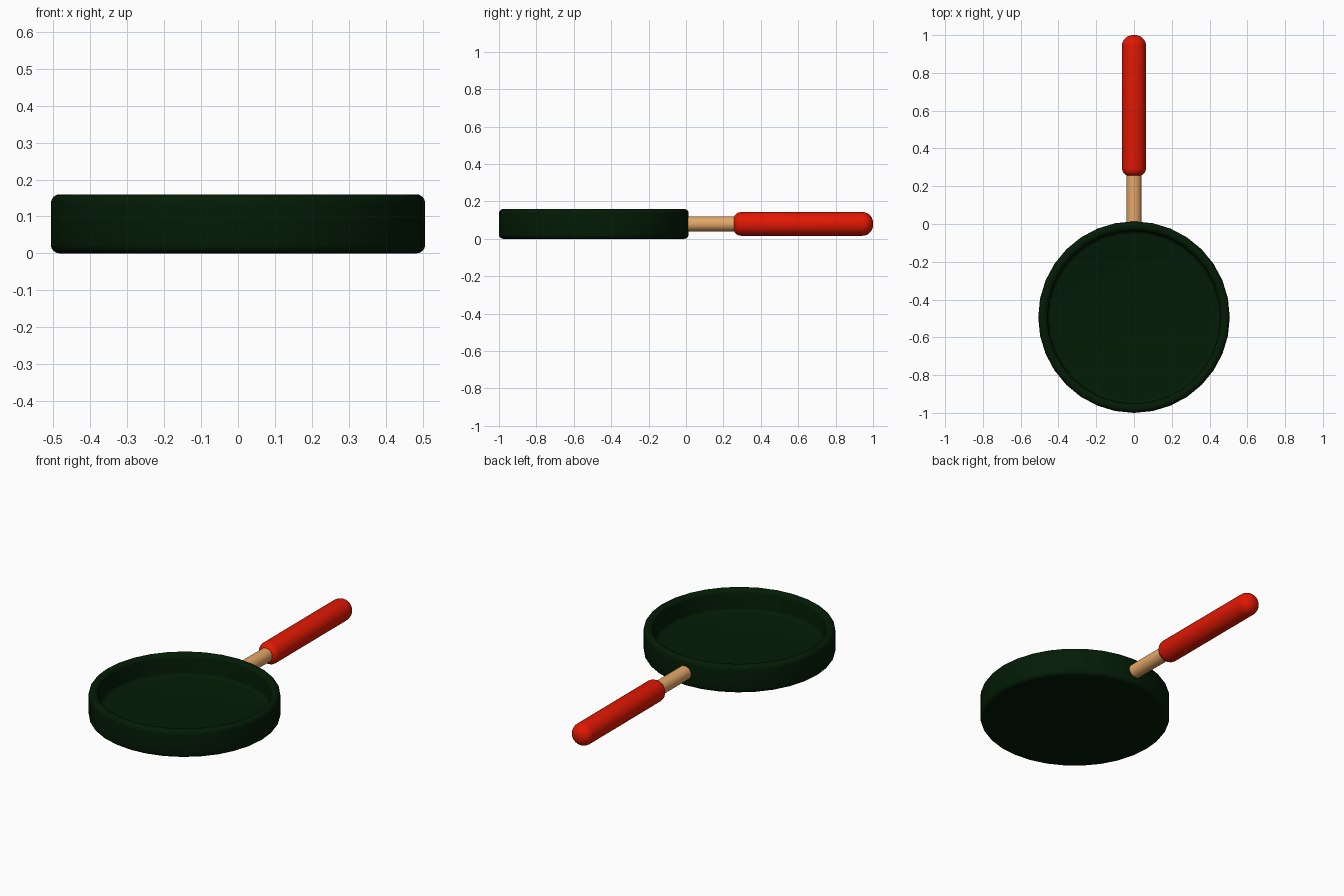
import bpy, math
from mathutils import Matrix, Vector

if "Cube" in bpy.data.objects:
    bpy.data.objects.remove(bpy.data.objects["Cube"])

PAN_Y = -0.493   # centre of the pan
PAN_R = 0.507    # outer radius of the pan
GRIP_Z = 0.08    # height of the handle axis


def material(name, rgb):
    m = bpy.data.materials.new(name)
    m.diffuse_color = (*rgb, 1)
    m.use_nodes = True
    m.node_tree.nodes["Principled BSDF"].inputs["Base Color"].default_value = m.diffuse_color
    return m


green = material("dark green", (0.001, 0.011, 0.0015))
red = material("red", (0.76, 0.009, 0.001))
wood = material("tan wood", (0.78, 0.39, 0.14))


def arc(r, h, rad, a0, a1, n=4):
    """Rounded corner of a profile, angles in degrees."""
    return [(r + rad * math.cos(math.radians(a0 + (a1 - a0) * i / n)),
             h + rad * math.sin(math.radians(a0 + (a1 - a0) * i / n)))
            for i in range(n + 1)]


def lathe(name, profile, sides, mat, matrix):
    """Closed solid of revolution; both profile ends are capped."""
    verts, faces = [], []
    for r, h in profile:
        for i in range(sides):
            a = 2 * math.pi * i / sides
            verts.append(matrix @ Vector((r * math.cos(a), r * math.sin(a), h)))
    for k in range(len(profile) - 1):
        for i in range(sides):
            j = (i + 1) % sides
            faces.append((k * sides + i, k * sides + j,
                          (k + 1) * sides + j, (k + 1) * sides + i))
    last = (len(profile) - 1) * sides
    faces.append(tuple(reversed(range(sides))))
    faces.append(tuple(range(last, last + sides)))
    me = bpy.data.meshes.new(name)
    me.from_pydata(verts, [], faces)
    me.materials.append(mat)
    ob = bpy.data.objects.new(name, me)
    bpy.context.collection.objects.link(ob)
    bpy.context.view_layer.objects.active = ob
    ob.select_set(True)
    bpy.ops.object.shade_smooth_by_angle(angle=math.radians(35))
    ob.select_set(False)
    return ob


# Pan: rounded base, wall, rounded rim and recessed floor
b = 0.024
inner, floor = 0.458, 0.034
pan = (arc(PAN_R - b, b, b, -90, 0) + arc(PAN_R - b, 0.16 - b, b, 0, 90)
       + arc(inner + b, 0.16 - b, b, 90, 180)
       + arc(inner - 0.02, floor + 0.02, 0.02, 0, -90, 4))
lathe("pan", pan, 32, green, Matrix.Translation((0, PAN_Y, 0)))

# Handle parts run along +y
along_y = Matrix.Translation((0, 0, GRIP_Z)) @ Matrix.Rotation(-math.pi / 2, 4, 'X')
lathe("handle_rod", [(0.04, -0.02), (0.04, 0.32)], 32, wood, along_y)
R = 0.0635
grip = (arc(R - 0.042, 0.253 + 0.042, 0.042, -90, 0, 5)
        + arc(R - 0.057, 1.0 - 0.057, 0.057, 0, 90, 7))
lathe("handle_grip", grip, 32, red, along_y)
